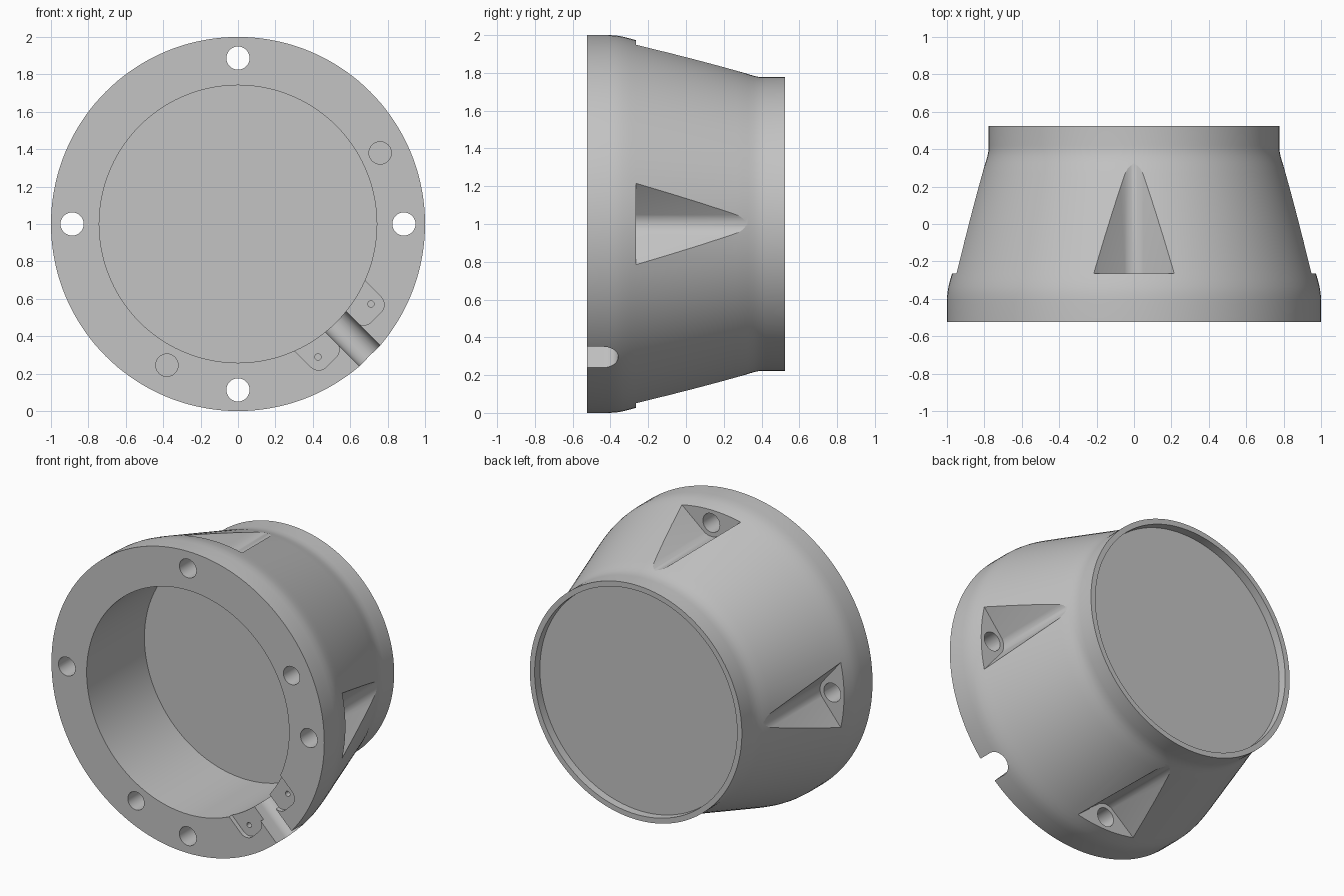
import bpy, bmesh, math
from mathutils import Matrix, Vector

if "Cube" in bpy.data.objects:
    bpy.data.objects.remove(bpy.data.objects["Cube"])

CENTRE = Matrix.Translation((0, 0, 1))
S = math.sqrt(0.5)

grey = bpy.data.materials.new("plain_grey")
grey.diffuse_color = (0.55, 0.55, 0.55, 1)
grey.use_nodes = True
grey.node_tree.nodes["Principled BSDF"].inputs["Base Color"].default_value = grey.diffuse_color


def loft(name, rings, matrix=CENTRE):
    """Closed solid through a list of equal-length point rings."""
    bm = bmesh.new()
    vr = [[bm.verts.new(p) for p in ring] for ring in rings]
    n = len(vr[0])
    for a, b in zip(vr, vr[1:]):
        for i in range(n):
            j = (i + 1) % n
            bm.faces.new((a[i], a[j], b[j], b[i]))
    bm.faces.new(vr[0])
    bm.faces.new(vr[-1])
    bmesh.ops.recalc_face_normals(bm, faces=bm.faces)
    bm.transform(matrix)
    me = bpy.data.meshes.new(name)
    bm.to_mesh(me)
    bm.free()
    ob = bpy.data.objects.new(name, me)
    bpy.context.collection.objects.link(ob)
    return ob


def arc(cx, cz, r, a0, a1, n):
    return [(cx + r * math.cos(math.radians(a0 + (a1 - a0) * i / n)),
             cz + r * math.sin(math.radians(a0 + (a1 - a0) * i / n)))
            for i in range(n + 1)]


def circle(cx, cz, r, n):
    return arc(cx, cz, r, 0, 360, n)[:-1]


def prism(name, pts, y0, y1, matrix=CENTRE):
    return loft(name, [[(x, y, z) for x, z in pts] for y in (y0, y1)], matrix)


def cut(target, cutter):
    mod = target.modifiers.new("cut", 'BOOLEAN')
    mod.operation = 'DIFFERENCE'
    mod.solver = 'EXACT'
    mod.object = cutter
    bpy.context.view_layer.objects.active = target
    bpy.ops.object.modifier_apply(modifier=mod.name)
    bpy.data.objects.remove(cutter)


# Turned outer shell: straight flange, rounded shoulder, cone, short collar
profile = [(-0.525, 1.0), (-0.41, 1.0), (-0.37, 0.998), (-0.335, 0.992),
           (-0.30, 0.983), (-0.265, 0.973), (0.27, 0.812), (0.30, 0.803),
           (0.33, 0.793), (0.36, 0.784), (0.39, 0.778), (0.42, 0.777),
           (0.525, 0.777)]
body = loft("flanged_housing",
            [[(x, y, z) for x, z in circle(0, 0, r, 144)] for y, r in profile])
body.data.materials.append(grey)

# Deep front cavity and shallow back recess
cut(body, prism("cavity", circle(0, 0, 0.742, 144), -0.7, 0.08))
cut(body, prism("back_recess", circle(0, 0, 0.742, 144), 0.47, 0.7))

# Four round-bottomed V pockets, each with a bolt hole through the flange
vee = arc(0, 0.887, 0.09, 180 + 57.4, 360 - 57.4, 12) + [(0.641, 1.3), (-0.641, 1.3)]
for k in range(4):
    turn = CENTRE @ Matrix.Rotation(k * math.pi / 2, 4, 'Y')
    cut(body, prism("pocket", vee, -0.265, 0.7, turn))
    cut(body, prism("bolt_hole", circle(0, 0.887, 0.062, 32), -0.7, -0.2, turn))

# Two blind holes in the flange face
for x, z in ((0.76, 0.38), (-0.38, -0.755)):
    cut(body, prism("blind_hole", circle(x, z, 0.06, 32), -0.7, -0.32))


def diag(pts):
    """Turn (outward, sideways) points onto the lower right diagonal."""
    return [((u + v) * S, (v - u) * S) for u, v in pts]


# Clamp pads with screw holes either side of the cable channel
for s in (1, -1):
    pad = ([(0.65, 0.06), (0.82, 0.06)] + arc(0.815, 0.135, 0.06, -90, 0, 6)
           + arc(0.815, 0.205, 0.06, 0, 90, 6) + [(0.65, 0.265)])
    cut(body, prism("clamp_pad", diag([(u, s * v) for u, v in pad]), -0.7, -0.495))
    cut(body, prism("screw_hole", diag(circle(0.805, s * 0.2, 0.017, 16)), -0.7, -0.41))

# Round-bottomed cable channel running out through the flange
frame = Matrix(((S, S, 0, 0), (0, 0, 1, 0), (S, -S, 0, 1), (0, 0, 0, 1)))
channel = arc(0, -0.437, 0.078, 0, 180, 20) + [(-0.078, -0.7), (0.078, -0.7)]
cut(body, prism("cable_channel", channel, 0.6, 1.2, frame))

# Smooth turned surfaces, crisp machined edges
bpy.ops.object.select_all(action='DESELECT')
body.select_set(True)
bpy.context.view_layer.objects.active = body
bpy.ops.object.shade_smooth_by_angle(angle=math.radians(20))
